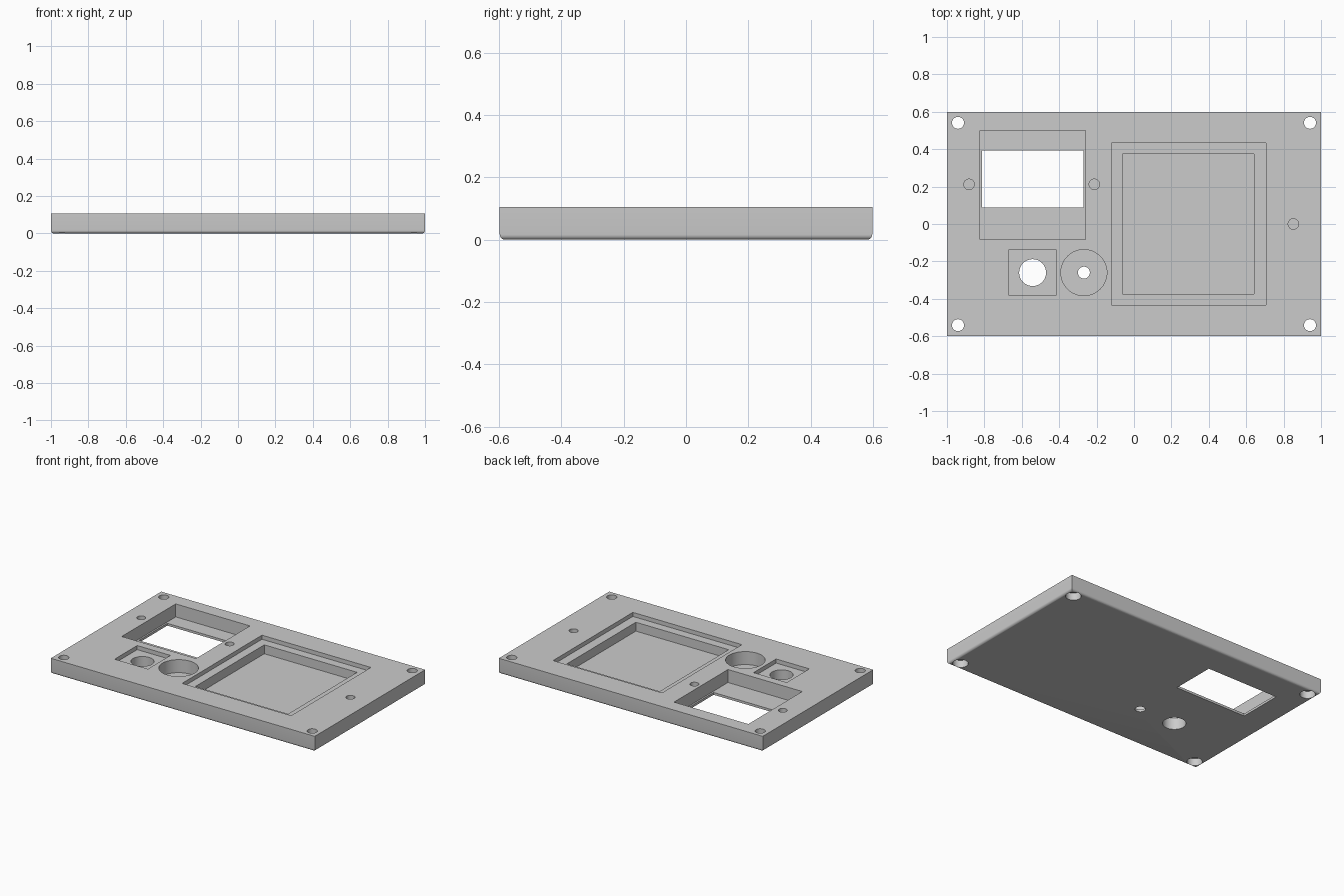
import bpy, bmesh, math
from mathutils import Matrix

if "Cube" in bpy.data.objects:
    bpy.data.objects.remove(bpy.data.objects["Cube"])

W, D, H = 2.0, 1.195, 0.105      # plate size
FLOOR = 0.016                    # thickness left under deep pockets
LEDGE = 0.077                    # height of shallow recess floors
ABOVE, BELOW = H + 0.05, -0.05   # cutter overshoot

grey = bpy.data.materials.new("light grey plastic")
grey.diffuse_color = (0.6, 0.6, 0.6, 1)
grey.use_nodes = True
grey.node_tree.nodes["Principled BSDF"].inputs["Base Color"].default_value = grey.diffuse_color


def finish(name, bm):
    mesh = bpy.data.meshes.new(name)
    bm.to_mesh(mesh)
    bm.free()
    mesh.materials.append(grey)
    ob = bpy.data.objects.new(name, mesh)
    bpy.context.collection.objects.link(ob)
    return ob


def box(x0, x1, y0, y1, z0, z1):
    bm = bmesh.new()
    m = Matrix.Translation(((x0 + x1) / 2, (y0 + y1) / 2, (z0 + z1) / 2))
    m = m @ Matrix.Diagonal((x1 - x0, y1 - y0, z1 - z0, 1))
    bmesh.ops.create_cube(bm, size=1, matrix=m)
    return bm


def cylinder(x, y, r, z0, z1, sides=40):
    bm = bmesh.new()
    bmesh.ops.create_cone(bm, cap_ends=True, segments=sides, radius1=r, radius2=r,
                          depth=z1 - z0, matrix=Matrix.Translation((x, y, (z0 + z1) / 2)))
    return bm


# Plate with its lower rim rounded
bm = box(-W / 2, W / 2, -D / 2, D / 2, 0, H)
rim = [e for e in bm.edges if all(v.co.z < 0.01 for v in e.verts)]
bmesh.ops.bevel(bm, geom=rim, offset=0.016, segments=6, profile=0.5, affect='EDGES')
plate = finish("panel_plate", bm)


def cut(bm):
    """Subtract a temporary cutter from the plate."""
    cutter = finish("cutter", bm)
    cutter.hide_render = True
    mod = plate.modifiers.new("cut", 'BOOLEAN')
    mod.operation = 'DIFFERENCE'
    mod.solver = 'EXACT'
    mod.object = cutter
    bpy.context.view_layer.objects.active = plate
    bpy.ops.object.modifier_apply(modifier=mod.name)
    bpy.data.objects.remove(cutter)


# Display pocket and its through window
cut(box(-0.823, -0.26, -0.083, 0.501, FLOOR, ABOVE))
cut(box(-0.812, -0.271, 0.088, 0.394, BELOW, 0.05))

# Large stepped recess
cut(box(-0.121, 0.705, -0.432, 0.432, LEDGE, ABOVE))
cut(box(-0.062, 0.641, -0.373, 0.373, FLOOR, 0.09))

# Square recess with a round through hole
cut(box(-0.668, -0.416, -0.381, -0.137, LEDGE, ABOVE))
cut(cylinder(-0.542, -0.26, 0.072, BELOW, 0.09))

# Round pocket with a small through hole
cut(cylinder(-0.268, -0.26, 0.123, FLOOR, ABOVE, 64))
cut(cylinder(-0.268, -0.26, 0.032, BELOW, 0.05))

# Corner screw holes, widened from below for the screw heads
for sx in (-1, 1):
    for sy in (-1, 1):
        cut(cylinder(sx * 0.941, sy * 0.541, 0.032, BELOW, ABOVE))
        cut(cylinder(sx * 0.941, sy * 0.541, 0.048, BELOW, 0.05))

# Blind mounting holes
for x, y in ((-0.882, 0.212), (-0.212, 0.212), (0.852, 0.0)):
    cut(cylinder(x, y, 0.028, 0.045, ABOVE))

# Smooth the round walls, keep the edges sharp
bpy.ops.object.select_all(action='DESELECT')
plate.select_set(True)
bpy.context.view_layer.objects.active = plate
bpy.ops.object.shade_smooth_by_angle(angle=math.radians(30))
